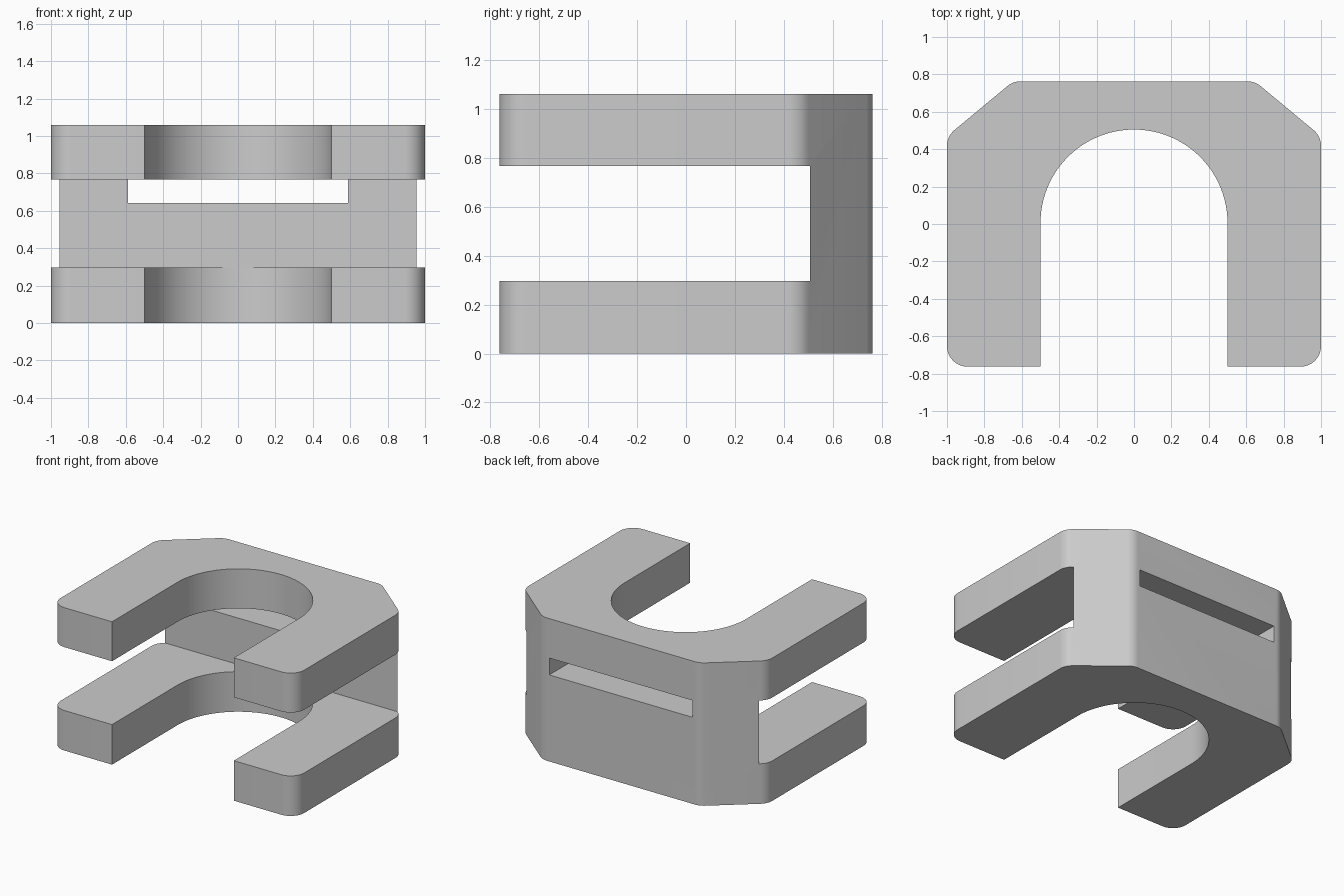
import bpy, bmesh, math
from mathutils import Vector

cube = bpy.data.objects.get("Cube")
if cube:
    bpy.data.objects.remove(cube, do_unlink=True)

HEIGHT = 1.06
PLATE_TOP, GAP_TOP = 0.297, 0.767     # free space between the two plates
WALL_FRONT = 0.506
FILLET = 0.11

grey = bpy.data.materials.new("plain grey")
grey.use_nodes = True
grey.diffuse_color = (0.6, 0.6, 0.6, 1)
grey.node_tree.nodes["Principled BSDF"].inputs["Base Color"].default_value = (0.6, 0.6, 0.6, 1)


def add_object(name, bm):
    bmesh.ops.recalc_face_normals(bm, faces=bm.faces)
    mesh = bpy.data.meshes.new(name)
    bm.to_mesh(mesh)
    bm.free()
    obj = bpy.data.objects.new(name, mesh)
    bpy.context.collection.objects.link(obj)
    return obj


def fillet(before, corner, after, radius, steps=8):
    """Points of an arc that rounds one corner."""
    a = (Vector(before) - Vector(corner)).normalized()
    b = (Vector(after) - Vector(corner)).normalized()
    half = a.angle(b) / 2
    centre = Vector(corner) + (a + b).normalized() * radius / math.sin(half)
    start = Vector(corner) + a * radius / math.tan(half) - centre
    end = Vector(corner) + b * radius / math.tan(half) - centre
    sweep = math.pi - 2 * half
    return [centre + (start * math.sin(sweep * (1 - i / steps))
                      + end * math.sin(sweep * i / steps)) / math.sin(sweep)
            for i in range(steps + 1)]


def box(name, low, high):
    bm = bmesh.new()
    bmesh.ops.create_cube(bm, size=1)
    for v in bm.verts:
        v.co = [(l + h) / 2 + c * (h - l) for l, h, c in zip(low, high, v.co)]
    obj = add_object(name, bm)
    obj.hide_render = True
    return obj


# Right half of the outer outline, from the leg tip to the back edge
corners = [(0.5, -0.763), (1, -0.763), (1, 0.469), (0.646, 0.763), (0, 0.763)]
half = [Vector(corners[0])]
for i in range(1, 4):
    half += fillet(*corners[i - 1:i + 2], FILLET)
outline = half + [Vector((-p.x, p.y)) for p in reversed(half)]

# Round-topped opening between the legs
ARC = 48
for i in range(ARC + 1):
    t = math.pi * (1 - i / ARC)
    outline.append(Vector((0.5 * math.cos(t), 0.005 + 0.5 * math.sin(t))))

bm = bmesh.new()
face = bm.faces.new([bm.verts.new((p.x, p.y, 0)) for p in outline])
top = bmesh.ops.extrude_face_region(bm, geom=[face])["geom"]
bmesh.ops.translate(bm, vec=(0, 0, HEIGHT),
                    verts=[g for g in top if isinstance(g, bmesh.types.BMVert)])
body = add_object("clip_body", bm)
body.data.materials.append(grey)

# Open the front between the plates, then cut the slot through the back wall
cutters = [box("gap_cutter", (-2, -2, PLATE_TOP), (2, WALL_FRONT, GAP_TOP)),
           box("slot_cutter", (-0.588, 0.3, 0.642), (0.588, 1, GAP_TOP))]
bpy.ops.object.select_all(action='DESELECT')
bpy.context.view_layer.objects.active = body
body.select_set(True)
for cutter in cutters:
    mod = body.modifiers.new(cutter.name, 'BOOLEAN')
    mod.operation = 'DIFFERENCE'
    mod.solver = 'EXACT'
    mod.object = cutter
    bpy.ops.object.modifier_apply(modifier=mod.name)
    bpy.data.objects.remove(cutter, do_unlink=True)

bpy.ops.object.shade_smooth_by_angle(angle=math.radians(30))
